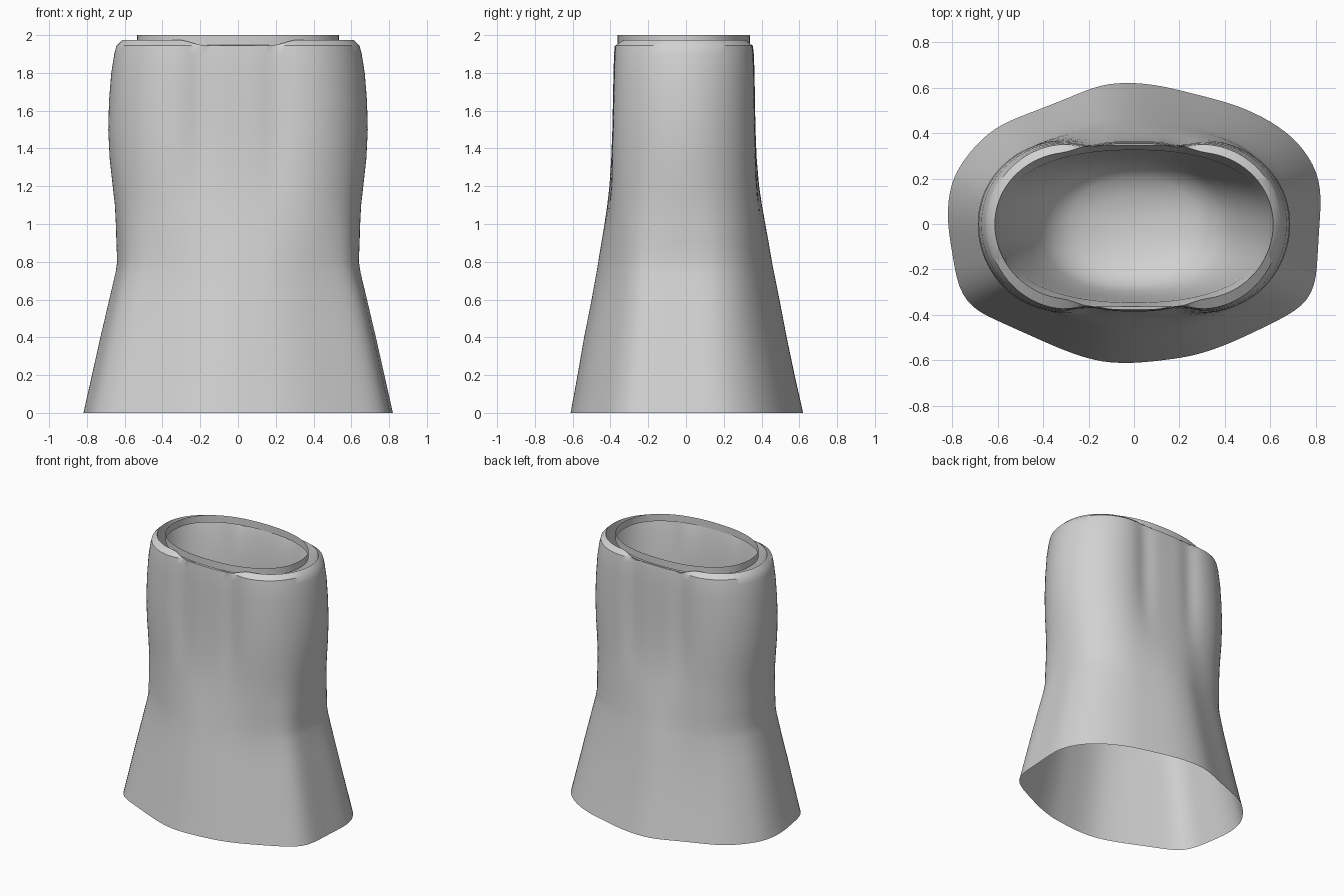
import bpy, bmesh, math

if "Cube" in bpy.data.objects:
    bpy.data.objects.remove(bpy.data.objects["Cube"])

N = 120

grey = bpy.data.materials.new("light grey")
grey.diffuse_color = (0.64, 0.64, 0.64, 1)
grey.use_nodes = True
grey.node_tree.nodes["Principled BSDF"].inputs["Base Color"].default_value = grey.diffuse_color

# Flared foot outline, counter-clockwise from the right side
FOOT = [(.81, 0), (.82, .1), (.81, .22), (.72, .36), (.6, .45), (.45, .52), (.2, .585),
        (.08, .612), (-.05, .62), (-.15, .61), (-.3, .545), (-.6, .43), (-.7, .34),
        (-.8, .2), (-.82, .03), (-.77, -.28), (-.72, -.37), (-.5, -.47), (-.3, -.56),
        (-.15, -.61), (0, -.615), (.25, -.585), (.4, -.535), (.6, -.44), (.75, -.36),
        (.795, -.28)]

# Height, half width, front depth, back depth
PROFILE = [(0, .82, .615, .62), (.2, .775, .578, .575), (.4, .73, .543, .533),
           (.6, .683, .503, .495), (.74, .65, .477, .467), (.8, .641, .467, .455),
           (.9, .645, .45, .438), (1, .648, .433, .42), (1.1, .653, .418, .402),
           (1.2, .664, .406, .387), (1.35, .68, .396, .374), (1.5, .687, .39, .368),
           (1.65, .683, .387, .365), (1.8, .671, .384, .363), (1.9, .655, .381, .359),
           (1.945, .643, .377, .354)]


def smooth(a, b, v):
    v = max(0, min(1, (v - a) / (b - a)))
    return v * v * (3 - 2 * v)


def resample(points):
    """Even spacing along a closed outline, rounded a little, scaled to unit size."""
    p = points + points[:1]
    cum = [0]
    for a, b in zip(p, p[1:]):
        cum.append(cum[-1] + math.dist(a, b))
    out = []
    for i in range(N):
        s, k = cum[-1] * i / N, 0
        while cum[k + 1] < s:
            k += 1
        f = (s - cum[k]) / (cum[k + 1] - cum[k])
        out.append([p[k][j] * (1 - f) + p[k + 1][j] * f for j in (0, 1)])
    for _ in range(5):
        out = [[(out[i - 1][j] + 2 * out[i][j] + out[(i + 1) % N][j]) / 4 for j in (0, 1)]
               for i in range(N)]
    size = [max(abs(q[j]) for q in out) for j in (0, 1)]
    return [(x / size[0], y / size[1]) for x, y in out]


def stadium(half, r):
    """Two round lobes joined by a straight middle, starting at the right side."""
    pts = [(half + r * math.cos(a), r * math.sin(a))
           for a in (math.pi * k / 48 for k in range(0, 25))]
    pts += [(-x, y) for x, y in reversed(pts)]
    return pts + [(x, -y) for x, y in reversed(pts[1:-1])]


foot = resample(FOOT)
neck = resample(stadium(.31, .375))


def section(z, hx, front, back, dip=0):
    w = smooth(.5, 1.5, z)
    ring = []
    for (fx, fy), (nx, ny) in zip(foot, neck):
        x, y = fx + (nx - fx) * w, fy + (ny - fy) * w
        # Shallow grooves between the middle and the side lobes
        groove = dip * math.exp(-((abs(x * hx) - .2) / .07) ** 2)
        ring.append((x * hx, y * (back if y > 0 else front) * (1 - groove), z))
    return ring


def oval(z, hx, hy, y0=-.01, n=2.3):
    ring = []
    for x, y in neck:
        a = math.atan2(y, x)
        c, s = math.cos(a), math.sin(a)
        r = (abs(c) ** n + abs(s) ** n) ** (-1 / n)
        ring.append((hx * r * c, y0 + hy * r * s, z))
    return ring


def loft(name, rings, cap=None, sharp=35):
    bm = bmesh.new()
    loops = [[bm.verts.new(p) for p in r] for r in rings]
    for a, b in zip(loops, loops[1:]):
        for i in range(N):
            j = (i + 1) % N
            bm.faces.new((a[i], a[j], b[j], b[i]))
    if cap:
        c = bm.verts.new(cap)
        for i in range(N):
            bm.faces.new((loops[-1][i], loops[-1][(i + 1) % N], c))
    mesh = bpy.data.meshes.new(name)
    bm.to_mesh(mesh)
    bm.free()
    mesh.materials.append(grey)
    ob = bpy.data.objects.new(name, mesh)
    bpy.context.collection.objects.link(ob)
    bpy.context.view_layer.objects.active = ob
    ob.select_set(True)
    bpy.ops.object.shade_smooth_by_angle(angle=math.radians(sharp))
    ob.select_set(False)
    return ob


def lip():
    """Inner edge of the rim: raised over the side lobes, wider in the middle."""
    ring = []
    for x, y, z in section(1.947, .612, .333, .318):
        side = smooth(.18, .32, abs(x))
        ring.append((x, y * (1.09 - .09 * side), z + .028 * side))
    return ring


# Outer shell, flared foot to shoulder, with a bevelled rim
body = [section(*p, dip=.045 * smooth(1.05, 1.5, p[0])) for p in PROFILE]
loft("outer_shell", body + [lip()])

# Hollow bowl inside the shell
BOWL = [(1.85, .6, .335), (1.65, .565, .33), (1.45, .52, .322), (1.28, .47, .31),
        (1.12, .41, .29), (1.03, .355, .26), (.98, .28, .21), (.95, .19, .14),
        (.935, .09, .07)]
loft("inner_bowl", [lip()] + [oval(*b) for b in BOWL], cap=(0, -.01, .93))

# Thin upright band around the opening
loft("rim_band", [oval(z, .535, .35, -.012, 2.25) for z in (1.945, 2.0)])
